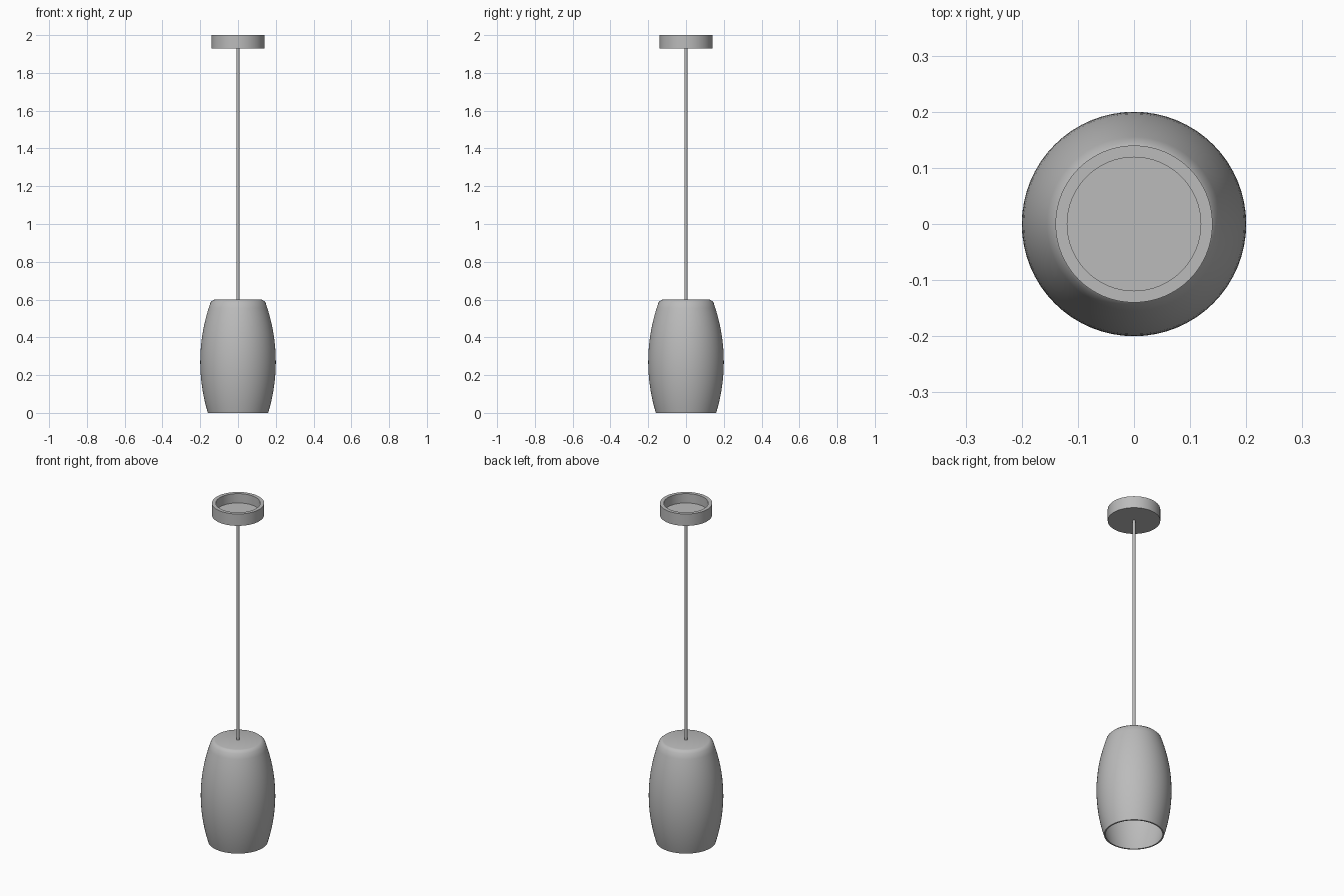
import bpy, bmesh, math

if "Cube" in bpy.data.objects:
    bpy.data.objects.remove(bpy.data.objects["Cube"])

grey = bpy.data.materials.new("warm_grey")
grey.diffuse_color = (0.5, 0.5, 0.5, 1)
grey.use_nodes = True
grey.node_tree.nodes["Principled BSDF"].inputs["Base Color"].default_value = grey.diffuse_color


def lathe(name, profile, sides=64, closed=False):
    """Spin an (r, z) profile around the z axis."""
    bm = bmesh.new()
    vs = [bm.verts.new((r, 0, z)) for r, z in profile]
    pairs = list(zip(vs, vs[1:])) + ([(vs[-1], vs[0])] if closed else [])
    edges = [bm.edges.new(p) for p in pairs]
    bmesh.ops.spin(bm, geom=vs + edges, cent=(0, 0, 0), axis=(0, 0, 1),
                   angle=2 * math.pi, steps=sides, use_duplicate=False)
    bmesh.ops.remove_doubles(bm, verts=bm.verts, dist=0.0001)
    bmesh.ops.recalc_face_normals(bm, faces=bm.faces)
    mesh = bpy.data.meshes.new(name)
    bm.to_mesh(mesh)
    bm.free()
    ob = bpy.data.objects.new(name, mesh)
    bpy.context.collection.objects.link(ob)
    mesh.materials.append(grey)
    bpy.ops.object.select_all(action='DESELECT')
    ob.select_set(True)
    bpy.context.view_layer.objects.active = ob
    bpy.ops.object.shade_smooth_by_angle(angle=math.radians(35))
    return ob


def barrel(z):
    return 0.2 - 0.55 * (z - 0.27) ** 2


# Barrel shade: open below, closed above, thin wall
N = 20
wall = 0.008
outer = [(barrel(0.585 * i / N), 0.585 * i / N) for i in range(N + 1)]
lip = [(0.137, 0.593), (0.131, 0.598), (0.124, 0.6), (0, 0.6)]
inner = [(0, 0.59), (0.124, 0.59)] + [(r - wall, z) for r, z in reversed(outer)]
lathe("shade", outer + lip + inner, closed=True)

# Hanging rod
lathe("rod", [(0, 0.595), (0.008, 0.595), (0.008, 1.935), (0, 1.935)], sides=24)

# Ceiling canopy: shallow cup open at the top
lathe("ceiling_canopy", [(0, 1.93), (0.14, 1.93), (0.14, 2.0), (0.119, 2.0),
                         (0.119, 1.945), (0, 1.945)])
